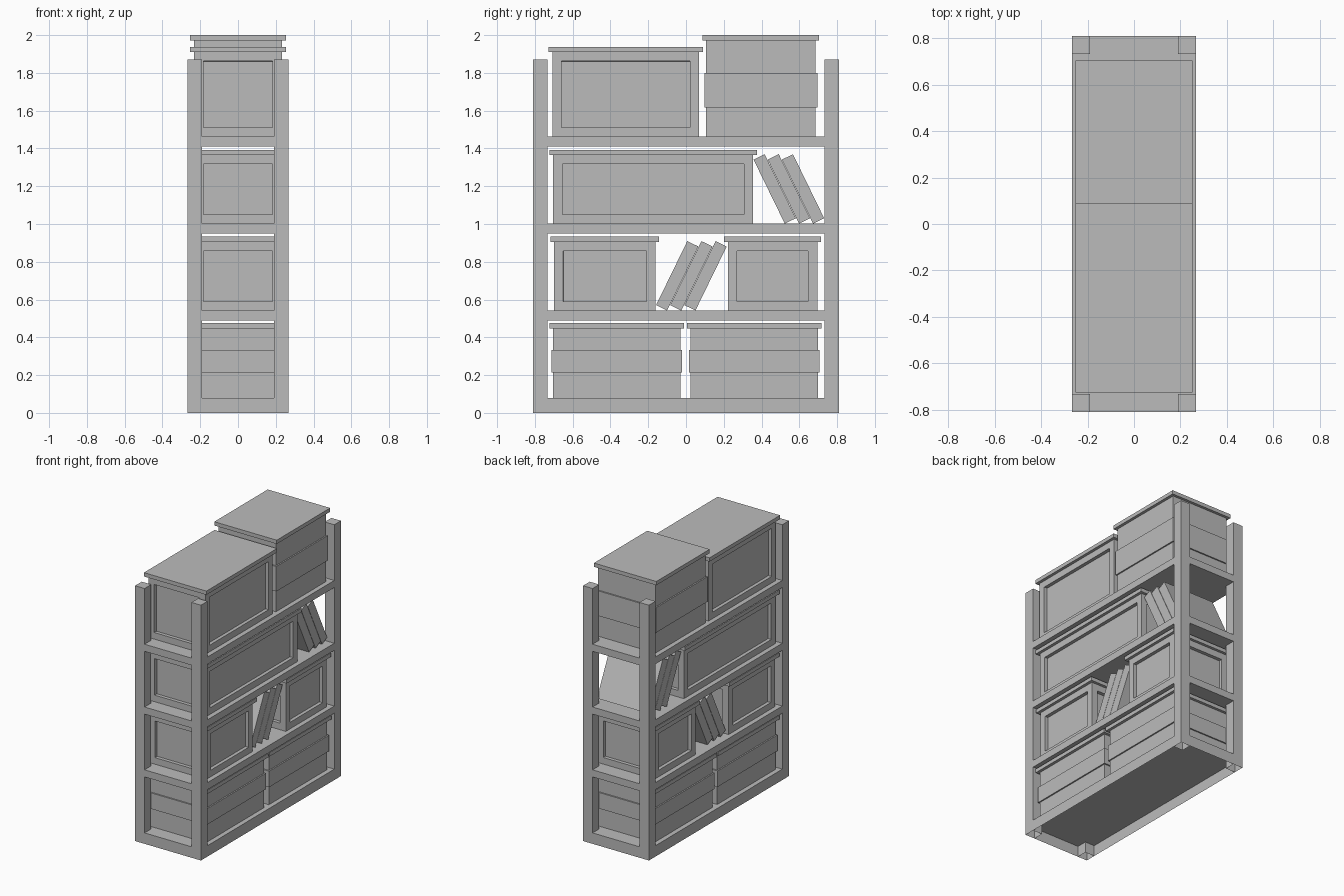
import bpy, bmesh, math
from mathutils import Matrix, Vector

cube = bpy.data.objects.get("Cube")
if cube:
    bpy.data.objects.remove(cube, do_unlink=True)

grey = bpy.data.materials.new("plain grey")
grey.use_nodes = True
grey.diffuse_color = (0.5, 0.5, 0.5, 1)
grey.node_tree.nodes["Principled BSDF"].inputs["Base Color"].default_value = (0.5, 0.5, 0.5, 1)

HX, HY, POST = 0.267, 0.81, 0.077   # half width, half length, post thickness


def finish(bm, name):
    mesh = bpy.data.meshes.new(name)
    bm.to_mesh(mesh)
    bm.free()
    mesh.materials.append(grey)
    obj = bpy.data.objects.new(name, mesh)
    bpy.context.collection.objects.link(obj)
    return obj


def add_box(bm, lo, hi):
    """Add an axis-aligned box and return its vertices."""
    lo, hi = Vector(lo), Vector(hi)
    size = hi - lo
    matrix = Matrix.Translation((lo + hi) / 2) @ Matrix.Diagonal((*size, 1))
    return bmesh.ops.create_cube(bm, size=1, matrix=matrix)["verts"]


def open_underside(bm):
    down = [f for f in bm.faces if f.normal.z < -0.9]
    bmesh.ops.delete(bm, geom=down, context="FACES_ONLY")


def shelf(name, z0, z1, hollow=False):
    """Slab flush with the posts, notched at each corner."""
    a, b = HX - POST, HY - POST
    outline = []
    for sx, sy in ((1, 1), (-1, 1), (-1, -1), (1, -1)):
        corner = [(sx * HX, sy * b), (sx * a, sy * b), (sx * a, sy * HY)]
        outline += corner if sx * sy > 0 else corner[::-1]
    bm = bmesh.new()
    face = bm.faces.new([bm.verts.new((x, y, z0)) for x, y in outline])
    top = bmesh.ops.extrude_face_region(bm, geom=[face], use_keep_orig=True)["geom"]
    moved = [v for v in top if isinstance(v, bmesh.types.BMVert)]
    bmesh.ops.translate(bm, verts=moved, vec=(0, 0, z1 - z0))
    bmesh.ops.recalc_face_normals(bm, faces=bm.faces)
    if hollow:
        open_underside(bm)
    finish(bm, name)


def storage_box(name, y0, y1, z0, z1, band=None):
    """Lidded box with either recessed side panels or a raised band."""
    lid = 0.028
    bm = bmesh.new()
    add_box(bm, (-0.232, y0, z0), (0.232, y1, z1 - lid))
    bm.normal_update()
    if band:
        add_box(bm, (-0.242, y0 - 0.01, band[0]), (0.242, y1 + 0.01, band[1]))
    else:
        sides = [f for f in bm.faces if abs(f.normal.z) < 0.1]
        bmesh.ops.inset_individual(bm, faces=sides, thickness=0.068)
        bmesh.ops.inset_individual(bm, faces=sides, thickness=0.0005, depth=-0.025)
    finish(bm, name)
    bm = bmesh.new()
    add_box(bm, (-0.253, y0 - 0.02, z1 - lid), (0.253, y1 + 0.02, z1))
    finish(bm, name + "_lid")


def leaning_books(name, y, z, lean):
    """Three books resting on one lower edge; lean is the sign of the tilt in y."""
    for i in range(3):
        bm = bmesh.new()
        verts = add_box(bm, (-0.21, min(0, -lean * 0.065), 0), (0.21, max(0, -lean * 0.065), 0.377))
        tilt = Matrix.Rotation(math.radians(-26 * lean), 4, "X")
        bmesh.ops.transform(bm, matrix=Matrix.Translation((0, y + i * 0.075, z)) @ tilt, verts=verts)
        finish(bm, f"{name}_{i + 1}")


# Corner posts
for end, sy in (("front", -1), ("back", 1)):
    for side, sx in (("left", 1), ("right", -1)):
        xs = sorted((sx * HX, sx * (HX - POST)))
        ys = sorted((sy * HY, sy * (HY - POST)))
        bm = bmesh.new()
        add_box(bm, (xs[0], ys[0], 0), (xs[1], ys[1], 1.87))
        bm.normal_update()
        open_underside(bm)
        finish(bm, f"{end}_{side}_post")

# Shelves
shelf("base_shelf", 0, 0.08, hollow=True)
for label, z in (("lower", 0.49), ("middle", 0.95), ("upper", 1.41)):
    shelf(label + "_shelf", z, z + 0.052)

# Banded boxes
storage_box("base_front_box", -0.703, -0.03, 0.08, 0.475, band=(0.215, 0.332))
storage_box("base_back_box", 0.025, 0.698, 0.08, 0.475, band=(0.215, 0.332))
storage_box("top_back_box", 0.107, 0.685, 1.462, 2.0, band=(1.617, 1.80))

# Panelled boxes
storage_box("lower_front_box", -0.698, -0.162, 0.542, 0.934)
storage_box("lower_back_box", 0.222, 0.695, 0.542, 0.934)
storage_box("middle_box", -0.703, 0.355, 1.002, 1.393)
storage_box("top_front_box", -0.707, 0.07, 1.462, 1.938)

# Leaning books
leaning_books("lower_book", -0.10, 0.542, 1)
leaning_books("middle_book", 0.523, 1.002, -1)
